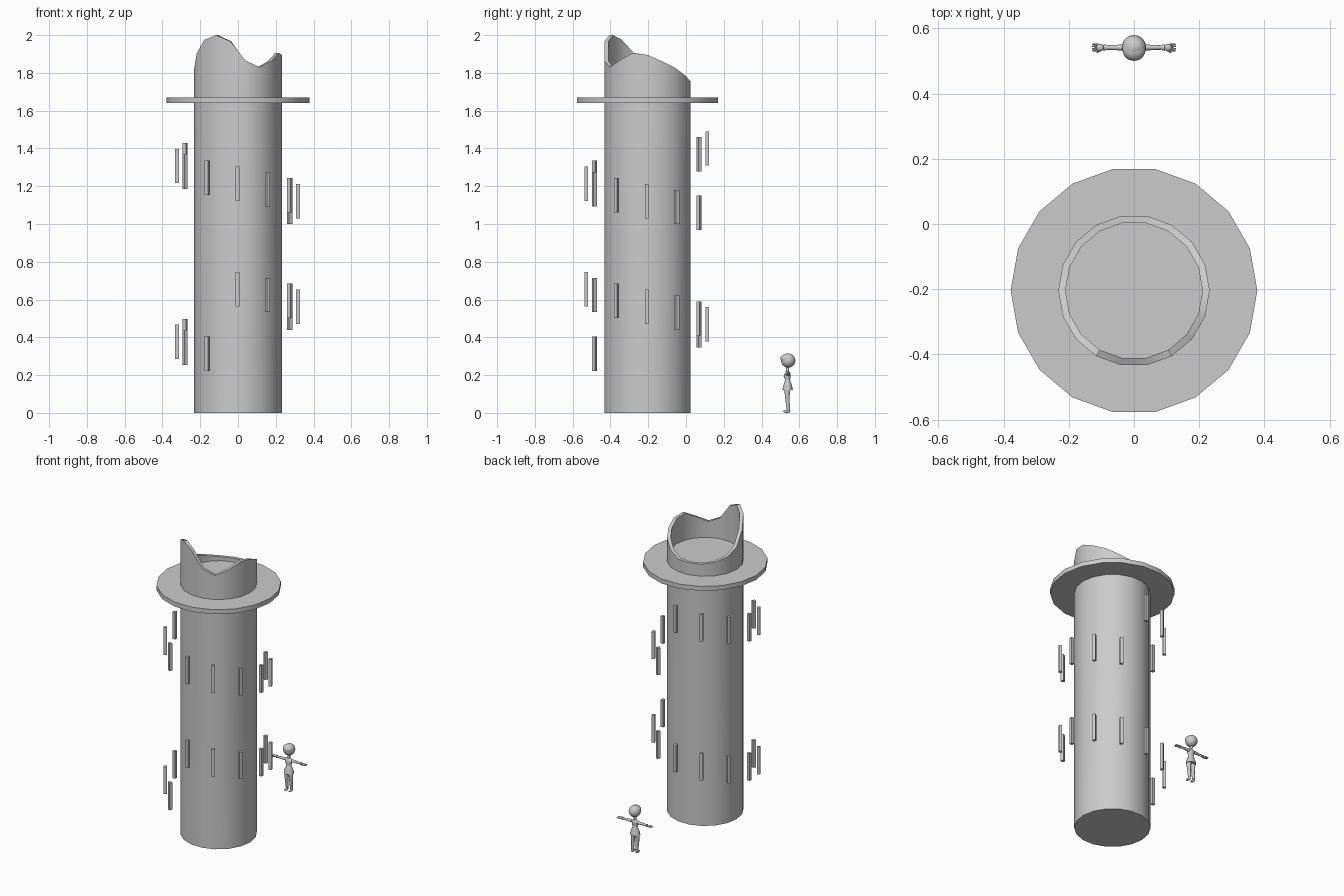
import bpy, bmesh, math
from mathutils import Vector

if "Cube" in bpy.data.objects:
    bpy.data.objects.remove(bpy.data.objects["Cube"])

CY = -0.204          # tower axis y
FY = 0.538           # figure y
N = 18


def finish(name, bm, angle=35):
    bmesh.ops.recalc_face_normals(bm, faces=bm.faces)
    me = bpy.data.meshes.new(name)
    bm.to_mesh(me)
    bm.free()
    ob = bpy.data.objects.new(name, me)
    bpy.context.collection.objects.link(ob)
    if angle:
        bpy.ops.object.select_all(action='DESELECT')
        bpy.context.view_layer.objects.active = ob
        ob.select_set(True)
        bpy.ops.object.shade_smooth_by_angle(angle=math.radians(angle))
    return ob


def skin(name, rings, angle=35):
    """Bridge consecutive point rings and cap both ends."""
    bm = bmesh.new()
    vs = [[bm.verts.new(p) for p in r] for r in rings]
    n = len(vs[0])
    for a, b in zip(vs, vs[1:]):
        for i in range(n):
            j = (i + 1) % n
            bm.faces.new((a[i], a[j], b[j], b[i]))
    bm.faces.new(vs[0][::-1])
    bm.faces.new(vs[-1])
    return finish(name, bm, angle)


def ring(r, z):
    zs = z if isinstance(z, list) else [z] * N
    return [(r * math.cos(math.tau * i / N), CY + r * math.sin(math.tau * i / N), zs[i])
            for i in range(N)]


def body(name, prof, x=0.0, n=12):
    """Upright loft; profile rows are z, half width, half depth, y offset."""
    rings = [[(x + rx * math.cos(math.tau * i / n), FY + dy + ry * math.sin(math.tau * i / n), z)
              for i in range(n)] for z, rx, ry, dy in prof]
    return skin(name, rings, 50)


def limb(name, p, q, r1, r2, n=8):
    """Tapered rod between two points."""
    p, q = Vector(p), Vector(q)
    rot = (q - p).to_track_quat('Z', 'Y')
    rings = [[c + rot @ Vector((r * math.cos(math.tau * i / n), r * math.sin(math.tau * i / n), 0))
              for i in range(n)] for c, r in ((p, r1), (q, r2))]
    return skin(name, rings, 50)


def ball(name, loc, r, scale=(1, 1, 1), seg=20):
    bm = bmesh.new()
    bmesh.ops.create_uvsphere(bm, u_segments=seg, v_segments=seg // 2, radius=r)
    bmesh.ops.scale(bm, vec=scale, verts=bm.verts)
    bmesh.ops.translate(bm, vec=loc, verts=bm.verts)
    return finish(name, bm, 50)


# Tower with broken rim and recessed floor
rim = [1.895, 1.86, 1.825, 1.785, 1.755, 1.75, 1.75, 1.76, 1.78,
       1.82, 1.905, 1.975, 2.0, 1.967, 1.865, 1.83, 1.865, 1.905]
skin("tower", [ring(0.232, 0), ring(0.232, rim), ring(0.21, rim), ring(0.21, 1.725)])

# Round platform
skin("platform", [ring(0.378, 1.64), ring(0.378, 1.67)])

# Two turns of floating upright bars
for turn, (start, top) in enumerate(((90, 1.40), (270, 0.655))):
    for k in range(12):
        a = math.radians(start + 30 * k)
        c = Vector((-0.003 + 0.32 * math.cos(a), CY - 0.004 + 0.32 * math.sin(a), top - 0.031 * k))
        u, v = Vector((math.cos(a), math.sin(a), 0)), Vector((-math.sin(a), math.cos(a), 0))
        rings = [[c + 0.01 * (s * u + t * v) + Vector((0, 0, h))
                  for s, t in ((-1, -1), (1, -1), (1, 1), (-1, 1))] for h in (-0.091, 0.091)]
        skin(f"bar_{turn}_{k}", rings, 0)

# Figure: head, hair fringe, neck, torso and flared skirt
ball("head", (0, FY + 0.003, 0.277), 0.037, (1, 1.03, 1.02))
ball("fringe", (0, FY - 0.004, 0.287), 0.034, (1.04, 1.0, 0.75))
body("neck", [(0.205, 0.009, 0.009, 0), (0.245, 0.008, 0.008, 0)])
body("torso", [(0.15, 0.022, 0.018, 0), (0.172, 0.016, 0.013, 0), (0.195, 0.024, 0.018, -0.003),
               (0.21, 0.026, 0.015, 0), (0.219, 0.011, 0.01, 0)])
body("skirt", [(0.12, 0.034, 0.028, 0), (0.14, 0.03, 0.024, 0), (0.165, 0.019, 0.016, 0),
               (0.175, 0.016, 0.013, 0)])

# Limbs, both sides
for side, s in (("left", 1), ("right", -1)):
    y = FY + 0.003
    body(side + "_leg", [(0.012, 0.007, 0.008, 0.004), (0.035, 0.009, 0.011, 0.003),
                         (0.06, 0.01, 0.011, 0), (0.1, 0.013, 0.014, -0.002),
                         (0.14, 0.015, 0.016, 0)], s * 0.016, 10)
    ball(side + "_foot", (s * 0.017, FY - 0.004, 0.008), 0.01, (1, 2.0, 0.8), 12)
    limb(side + "_arm", (s * 0.018, y, 0.206), (s * 0.09, y, 0.204), 0.01, 0.0065)
    limb(side + "_cuff", (s * 0.086, y, 0.204), (s * 0.093, y, 0.204), 0.009, 0.01)
    ball(side + "_palm", (s * 0.104, y, 0.204), 0.012, (1, 0.95, 0.55), 12)
    for k in range(4):
        d = (k - 1.5) * 0.0055
        limb(f"{side}_finger_{k}", (s * 0.108, y + d, 0.204),
             (s * (0.13 - abs(d) * 0.4), y + d * 1.25, 0.203), 0.0032, 0.002, 6)
    limb(side + "_thumb", (s * 0.101, y - 0.007, 0.204), (s * 0.114, y - 0.016, 0.202), 0.0035, 0.002, 6)
